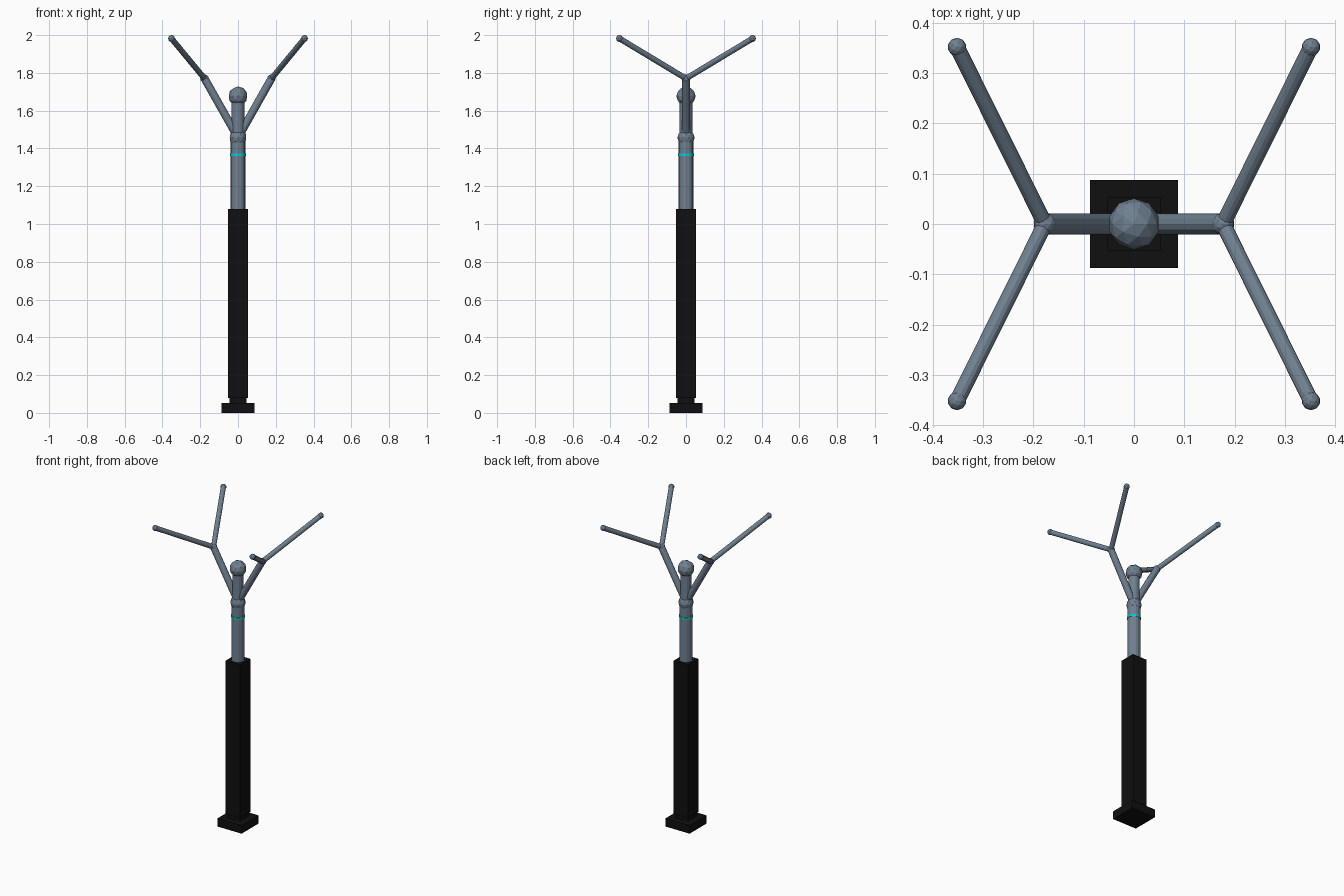
import bpy
import bmesh
from mathutils import Vector, Matrix

if "Cube" in bpy.data.objects:
    bpy.data.objects.remove(bpy.data.objects["Cube"])


def material(name, color):
    m = bpy.data.materials.new(name)
    m.diffuse_color = (*color, 1)
    m.use_nodes = True
    m.node_tree.nodes["Principled BSDF"].inputs["Base Color"].default_value = m.diffuse_color
    return m


BLACK = material("matte black", (0.005, 0.005, 0.005))
STEEL = material("slate grey", (0.162, 0.216, 0.279))
CYAN = material("cyan", (0.0, 0.62, 0.68))


def finish(name, bm, mat):
    mesh = bpy.data.meshes.new(name)
    bm.to_mesh(mesh)
    bm.free()
    mesh.materials.append(mat)
    obj = bpy.data.objects.new(name, mesh)
    bpy.context.collection.objects.link(obj)
    return obj


def box(name, half, z0, z1, mat):
    bm = bmesh.new()
    size = Matrix.Diagonal((2 * half, 2 * half, z1 - z0, 1))
    bmesh.ops.create_cube(bm, size=1, matrix=Matrix.Translation((0, 0, (z0 + z1) / 2)) @ size)
    return finish(name, bm, mat)


def rod(name, a, b, radius, mat, sides=12):
    a, b = Vector(a), Vector(b)
    d = b - a
    m = Matrix.Translation((a + b) / 2) @ d.to_track_quat('Z', 'Y').to_matrix().to_4x4()
    bm = bmesh.new()
    bmesh.ops.create_cone(bm, cap_ends=True, segments=sides, radius1=radius,
                          radius2=radius, depth=d.length, matrix=m)
    return finish(name, bm, mat)


def ball(name, center, radius, mat):
    bm = bmesh.new()
    bmesh.ops.create_icosphere(bm, subdivisions=2, radius=radius,
                               matrix=Matrix.Translation(center))
    return finish(name, bm, mat)


# Square foot, collar and tall column
box("foot", 0.0875, 0, 0.053, BLACK)
box("collar", 0.045, 0.053, 0.08, BLACK)
box("column", 0.053, 0.08, 1.08, BLACK)

# Round mast with glowing ring, hub and rounded top
rod("lower_mast", (0, 0, 1.07), (0, 0, 1.455), 0.039, STEEL, 16)
rod("accent_ring", (0, 0, 1.361), (0, 0, 1.373), 0.0415, CYAN, 16)
ball("hub", (0, 0, 1.457), 0.046, STEEL)
rod("upper_mast", (0, 0, 1.455), (0, 0, 1.678), 0.034, STEEL, 16)
ball("mast_top", (0, 0, 1.677), 0.051, STEEL)

# Two branches, each forking into two twigs with rounded tips
for sx, side in ((-1, "left"), (1, "right")):
    fork = (sx * 0.177, 0, 1.77)
    rod(side + "_branch", (0, 0, 1.457), fork, 0.021, STEEL)
    ball(side + "_fork_joint", fork, 0.0225, STEEL)
    for sy, end in ((-1, "front"), (1, "back")):
        tip = (sx * 0.352, sy * 0.352, 1.982)
        rod(f"{side}_{end}_twig", fork, tip, 0.0155, STEEL)
        ball(f"{side}_{end}_tip", tip, 0.0185, STEEL)
